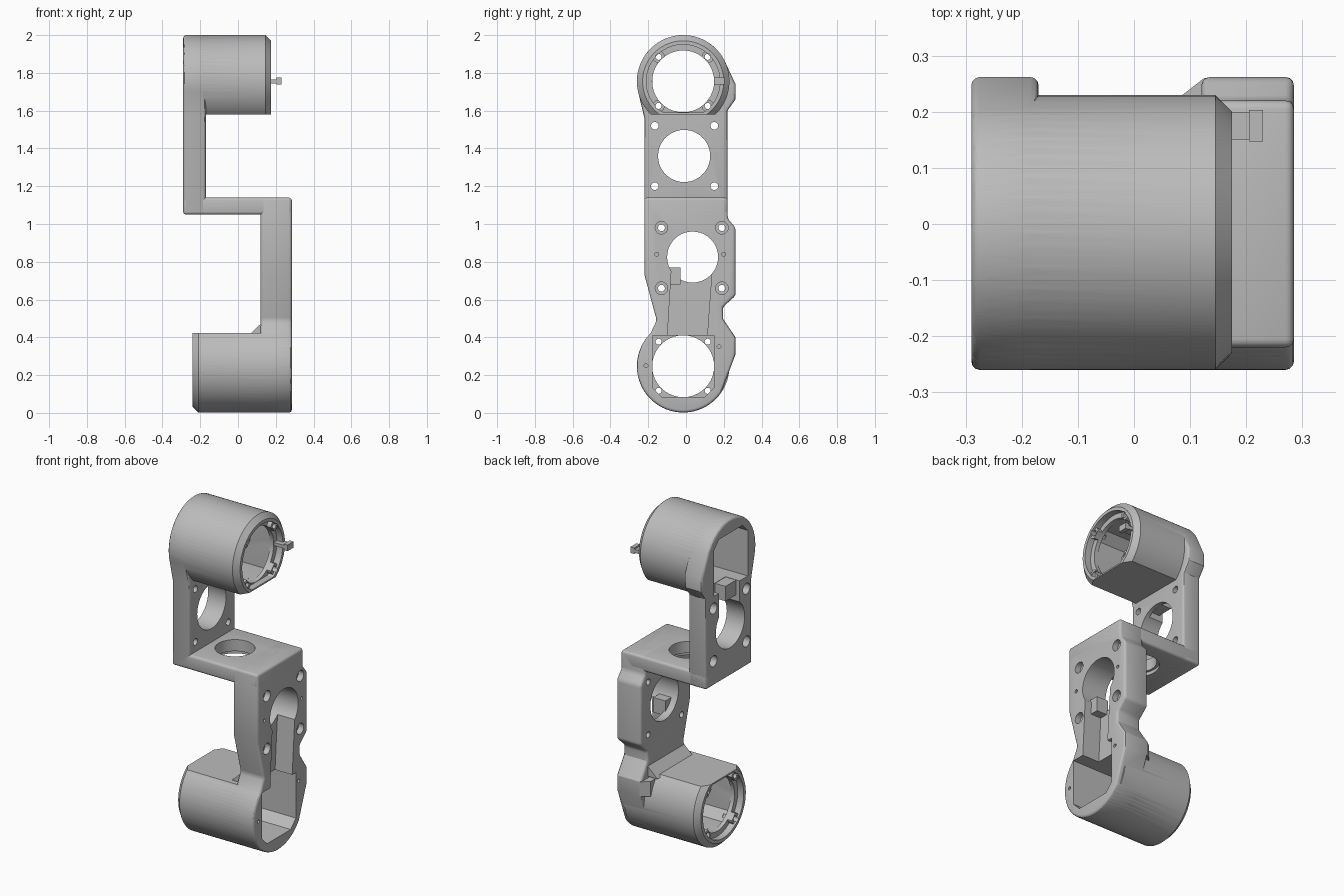
import bpy, bmesh
from math import sin, cos, asin, pi, radians

if "Cube" in bpy.data.objects:
    bpy.data.objects.remove(bpy.data.objects["Cube"])

grey = bpy.data.materials.new("machined grey")
grey.use_nodes = True
grey.diffuse_color = (0.5, 0.5, 0.5, 1)
grey.node_tree.nodes["Principled BSDF"].inputs["Base Color"].default_value = (0.5, 0.5, 0.5, 1)

CY = -0.015      # barrel axis
R = 0.245        # barrel radius
FLAT = 0.175     # distance of the flattened side from the axis


def arc(cy, cz, r, a0, a1, n=56):
    return [(cy + r * cos(a0 + (a1 - a0) * i / n), cz + r * sin(a0 + (a1 - a0) * i / n))
            for i in range(n + 1)]


def loft(name, sections, axis="x"):
    """Skin equal-length outlines placed along an axis and cap both ends."""
    place = {"x": lambda t, p: (t, p[0], p[1]),
             "y": lambda t, p: (p[0], t, p[1]),
             "z": lambda t, p: (p[0], p[1], t)}[axis]
    bm = bmesh.new()
    rings = [[bm.verts.new(place(t, p)) for p in pts] for t, pts in sections]
    for a, b in zip(rings, rings[1:]):
        for i in range(len(a)):
            j = (i + 1) % len(a)
            bm.faces.new((a[i], a[j], b[j], b[i]))
    bm.faces.new(rings[0])
    bm.faces.new(rings[-1])
    bmesh.ops.recalc_face_normals(bm, faces=bm.faces)
    mesh = bpy.data.meshes.new(name)
    bm.to_mesh(mesh)
    bm.free()
    mesh.materials.append(grey)
    obj = bpy.data.objects.new(name, mesh)
    bpy.context.collection.objects.link(obj)
    return obj


def prism(pts, t0, t1, name="helper", axis="x"):
    return loft(name, [(t0, pts), (t1, pts)], axis)


def rod(a, b, r, t0, t1, axis="x"):
    return prism(arc(a, b, r, 0, 2 * pi, 40)[:-1], t0, t1, axis=axis)


def box(x0, x1, y0, y1, z0, z1, name="helper"):
    return prism([(y0, z0), (y1, z0), (y1, z1), (y0, z1)], x0, x1, name)


def bake(obj):
    graph = bpy.context.evaluated_depsgraph_get()
    mesh = bpy.data.meshes.new_from_object(obj.evaluated_get(graph))
    obj.modifiers.clear()
    obj.data = mesh
    return obj


def rounded(obj, width):
    m = obj.modifiers.new("rounding", "BEVEL")
    m.width, m.segments, m.limit_method, m.angle_limit = width, 3, "ANGLE", radians(35)
    return bake(obj)


def combine(obj, operation, helpers):
    for h in helpers:
        m = obj.modifiers.new("boolean", "BOOLEAN")
        m.operation, m.solver, m.object = operation, "EXACT", h
        bake(obj)
        bpy.data.objects.remove(h)


def finish(obj):
    bpy.ops.object.select_all(action="DESELECT")
    obj.select_set(True)
    bpy.context.view_layer.objects.active = obj
    bpy.ops.object.shade_smooth_by_angle(angle=radians(30))


def flat_circle(cz, r, flat, up):
    """Circle with one side cut straight, at the top (up=1) or bottom (up=-1)."""
    a = asin(min(flat / r, 1))
    turn = pi if up > 0 else 0
    return arc(CY, cz, r, turn - a, turn + pi + a)


def add_barrel(link, cz, up, open_x, free_x):
    """Motor housing: flattened chamfered tube, square pocket, ring end."""
    d = 1 if free_x > open_x else -1
    full, rim = flat_circle(cz, R, FLAT, up), flat_circle(cz, R - 0.03, FLAT, up)
    combine(link, "UNION", [loft("helper", [(open_x + d * 0.03, full),
                                            (free_x - d * 0.03, full), (free_x, rim)])])
    h, c = 0.163, 0.05
    pocket = [(CY - h, cz + up * h), (CY + h, cz + up * h), (CY + h, cz - up * (h - c)),
              (CY + h - c, cz - up * h), (CY - h + c, cz - up * h), (CY - h, cz - up * (h - c))]
    corners = [(CY + i * 0.13, cz + j * 0.13) for i in (-1, 1) for j in (-1, 1)]
    combine(link, "DIFFERENCE", [
        prism(pocket, open_x - d * 0.05, free_x - d * 0.065),
        prism(flat_circle(cz, 0.195, 0.166, up), free_x - d * 0.04, free_x + d * 0.02)])
    combine(link, "UNION", [rod(y, z, 0.032, free_x - d * 0.06, free_x - d * 0.012)
                            for y, z in corners])
    combine(link, "DIFFERENCE", [rod(CY, cz, 0.164, free_x - d * 0.1, free_x + d * 0.05)])
    combine(link, "DIFFERENCE", [rod(y, z, 0.016, free_x - d * 0.1, free_x + d * 0.05)
                                 for y, z in corners])


# Upper link: side plate that swells into the top barrel
UZ = 1.755
outline = [(-0.22, 1.05), (0.22, 1.05), (0.22, 1.6), (0.262, 1.66), (0.262, 1.74)]
outline += arc(CY, UZ, R, radians(25), radians(192))
outline += [(-0.22, 1.56)]
upper = rounded(prism(outline, -0.29, -0.17, "upper_link"), 0.015)
add_barrel(upper, UZ, -1, -0.29, 0.175)
combine(upper, "DIFFERENCE", [
    prism([(-0.1, 1.36), (0.1, 1.36), (0.1, 1.63), (-0.1, 1.63)], -0.32, -0.195),
    rod(-0.01, 1.36, 0.138, -0.32, -0.1)])
for y in (-0.165, 0.15):
    for z in (1.2, 1.52):
        combine(upper, "DIFFERENCE", [rod(y, z, 0.02, -0.32, -0.1),
                                      rod(y, z, 0.033, -0.32, -0.25)])
finish(upper)

# Lower link: waisted side plate that swells into the bottom barrel
LZ = 0.247
outline = [(-0.22, 1.14), (-0.22, 0.73), (-0.155, 0.49)]
outline += arc(CY, LZ, R, radians(135), radians(325))
outline += [(0.262, 0.31), (0.262, 0.4), (0.195, 0.5), (0.195, 0.56),
            (0.262, 0.62), (0.262, 0.98), (0.22, 1.03), (0.22, 1.14)]
lower = rounded(prism(outline, 0.12, 0.285, "lower_link"), 0.015)
combine(lower, "UNION", [
    prism([(0.055, 0.41), (0.27, 0.41), (0.27, 0.49), (0.14, 0.49)], -0.155, 0.195, axis="y"),
    prism([(0.08, 0.15), (0.08, 0.225), (0.125, 0.26), (0.15, 0.26), (0.15, 0.15)],
          0.31, 0.4, axis="z")])
add_barrel(lower, LZ, 1, 0.285, -0.24)
combine(lower, "DIFFERENCE", [
    prism([(-0.1, 0.38), (0.11, 0.38), (0.14, 0.79), (-0.075, 0.79)], 0.17, 0.32),
    rod(0.035, 0.825, 0.135, 0.05, 0.32)])
for y in (-0.13, 0.19):
    for z in (0.66, 0.98):
        combine(lower, "DIFFERENCE", [rod(y, z, 0.018, 0.05, 0.32),
                                      rod(y, z, 0.033, 0.25, 0.32)])
combine(lower, "DIFFERENCE", [rod(y, z, 0.01, 0.26, 0.32) for y, z in
                              ((-0.155, 0.84), (0.2, 0.84), (0.175, 0.35), (-0.212, 0.25))])
finish(lower)

# Shelf joining the two links
shelf = rounded(box(-0.29, 0.285, -0.22, 0.22, 1.05, 1.14, "middle_shelf"), 0.015)
combine(shelf, "DIFFERENCE", [rod(-0.02, 0, 0.11, 1, 1.2, "z"), rod(-0.02, 0, 0.125, 1.0, 1.07, "z")])
combine(shelf, "DIFFERENCE", [rod(0.2, y, 0.013, 1.11, 1.2, "z") for y in (-0.088, 0.088)])
finish(shelf)

# Cable guide blocks in the slots
box(-0.265, -0.19, -0.12, 0.0, 1.5, 1.59, "upper_cable_block")
box(0.16, 0.24, -0.1, -0.03, 0.68, 0.77, "lower_cable_block")

# Locating tab at the top barrel mouth
box(0.12, 0.21, 0.15, 0.2, 1.745, 1.765, "tab_stem")
box(0.205, 0.23, 0.147, 0.203, 1.738, 1.775, "tab_head")
